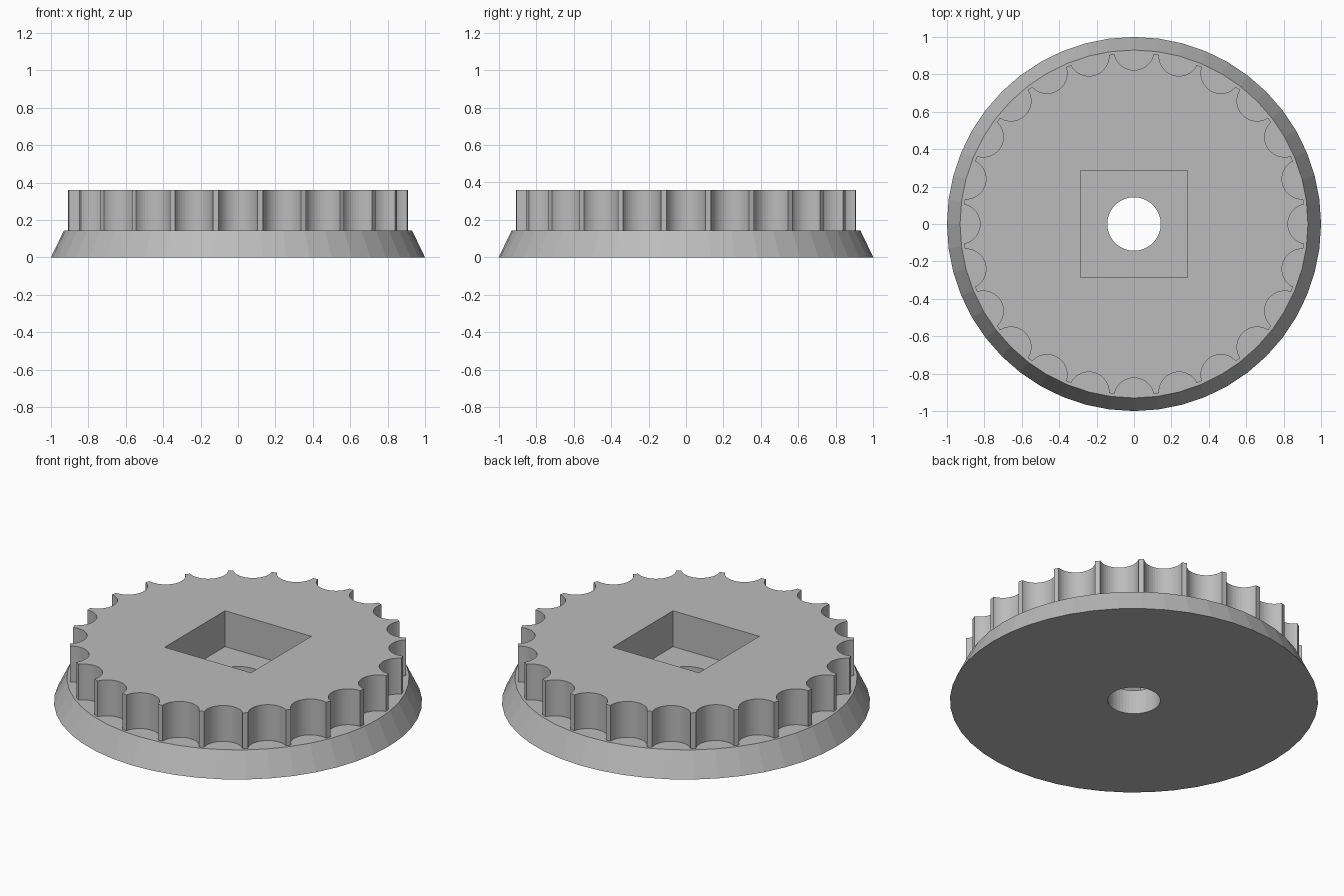
import bpy, bmesh, math

cube = bpy.data.objects.get("Cube")
if cube:
    bpy.data.objects.remove(cube, do_unlink=True)

BASE_R, SHELF_R, SHELF_Z = 1.0, 0.93, 0.145
TOOTH_R, TOP_Z, TEETH = 0.914, 0.36, 24
SCALLOP_R, BORE_R, SOCKET = 0.107, 0.143, 0.286
SIDES = 48

grey = bpy.data.materials.new("plain grey")
grey.use_nodes = True
colour = (0.5, 0.5, 0.5, 1)
grey.diffuse_color = colour
grey.node_tree.nodes["Principled BSDF"].inputs["Base Color"].default_value = colour


def finish(bm, name):
    bmesh.ops.recalc_face_normals(bm, faces=bm.faces)
    mesh = bpy.data.meshes.new(name)
    bm.to_mesh(mesh)
    bm.free()
    mesh.materials.append(grey)
    obj = bpy.data.objects.new(name, mesh)
    bpy.context.collection.objects.link(obj)
    return obj


def ring(bm, points, z):
    return [bm.verts.new((x, y, z)) for x, y in points]


def circle(r):
    return [(r * math.cos(math.tau * i / SIDES), r * math.sin(math.tau * i / SIDES))
            for i in range(SIDES)]


def wall(bm, a, b):
    for i in range(len(a)):
        j = (i + 1) % len(a)
        bm.faces.new((a[i], a[j], b[j], b[i]))


# Tapered base with a round bore
bm = bmesh.new()
section = [(BORE_R, 0), (BASE_R, 0), (SHELF_R, SHELF_Z), (BORE_R, SHELF_Z)]
rings = [ring(bm, circle(r), z) for r, z in section]
for k in range(len(rings)):
    wall(bm, rings[k], rings[(k + 1) % len(rings)])
finish(bm, "tapered_base")

# Scalloped outline: one concave arc per notch, narrow lands between them
half_arc = math.acos((SHELF_R ** 2 + SCALLOP_R ** 2 - TOOTH_R ** 2)
                     / (2 * SHELF_R * SCALLOP_R))
STEPS = 20
outline = []
for n in range(TEETH):
    a = math.tau * n / TEETH
    for s in range(STEPS + 1):
        t = half_arc * (2 * s / STEPS - 1)
        x, y = SHELF_R - SCALLOP_R * math.cos(t), SCALLOP_R * math.sin(t)
        outline.append((x * math.cos(a) - y * math.sin(a),
                        x * math.sin(a) + y * math.cos(a)))
square = [(SOCKET * sx, SOCKET * sy) for sx, sy in ((1, 1), (-1, 1), (-1, -1), (1, -1))]

# Scalloped wheel with a square socket, seated on the base
bm = bmesh.new()
rim_edges = []
for loop in (outline, square):
    low, high = ring(bm, loop, SHELF_Z), ring(bm, loop, TOP_Z)
    wall(bm, low, high)
    rim_edges += [bm.edges.get((high[i - 1], high[i])) for i in range(len(high))]
bmesh.ops.triangle_fill(bm, use_beauty=True, use_dissolve=False, edges=rim_edges)
# Open underside: turn every face outward by its position
wheel = finish(bm, "scalloped_wheel")
